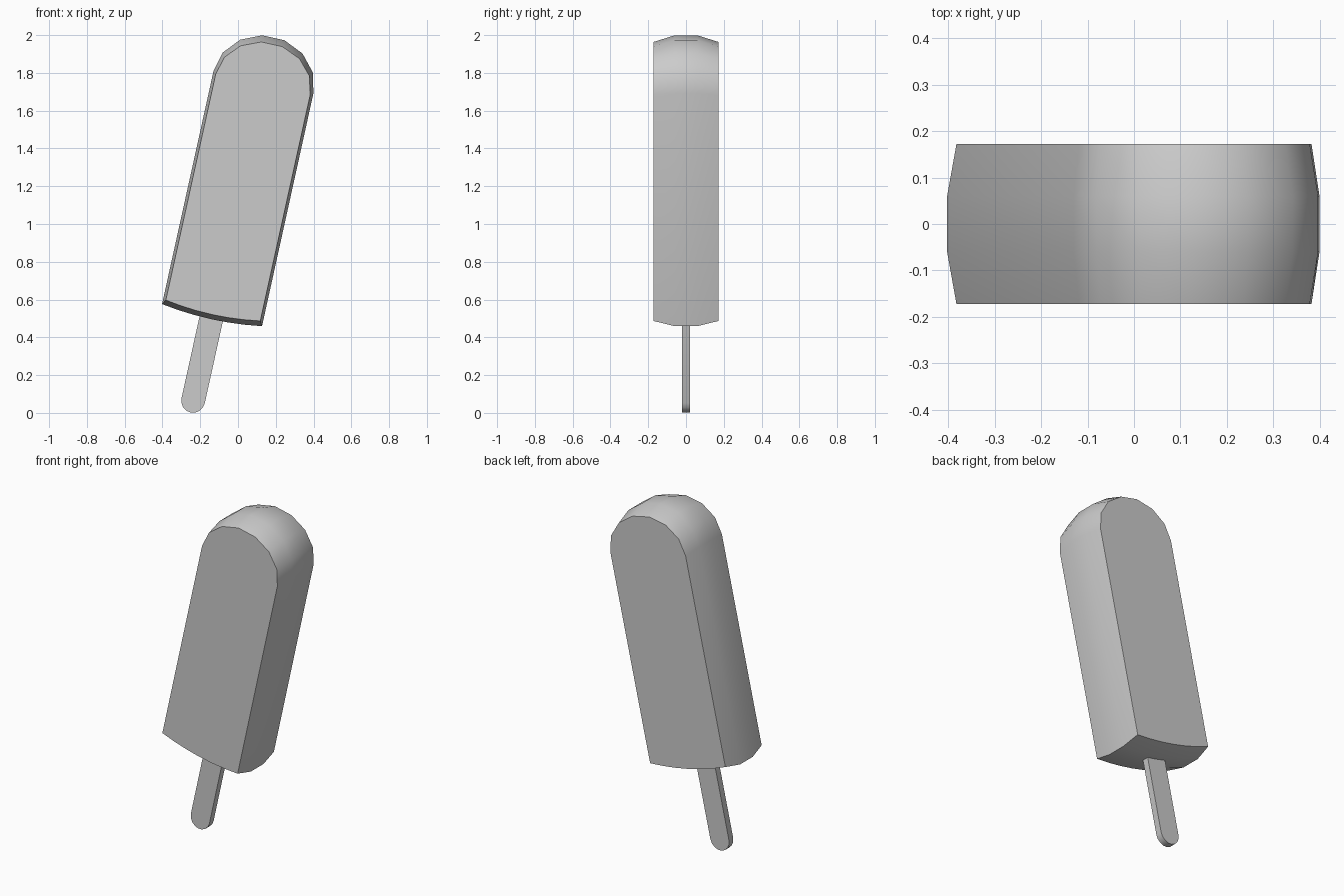
import bpy, bmesh
from math import sin, cos, pi, radians

if "Cube" in bpy.data.objects:
    bpy.data.objects.remove(bpy.data.objects["Cube"])

TILT = radians(12.45)
BASE = (-0.1375, 0, 0.5175)   # centre of the bar's lower edge


def arc(rx, rz, cz, n, start):
    """Half ellipse of n segments, anticlockwise from the start angle."""
    return [(rx * cos(start + pi * i / n), cz + rz * sin(start + pi * i / n))
            for i in range(n + 1)]


def loft(name, rings):
    """Join (y, profile) rings front to back and cap both ends."""
    bm = bmesh.new()
    loops = [[bm.verts.new((x, y, z)) for x, z in prof] for y, prof in rings]
    for a, b in zip(loops, loops[1:]):
        for i in range(len(a)):
            j = (i + 1) % len(a)
            bm.faces.new((a[i], a[j], b[j], b[i]))
    bm.faces.new(loops[0])
    bm.faces.new(loops[-1][::-1])
    bmesh.ops.recalc_face_normals(bm, faces=bm.faces)
    mesh = bpy.data.meshes.new(name)
    bm.to_mesh(mesh)
    bm.free()
    obj = bpy.data.objects.new(name, mesh)
    bpy.context.collection.objects.link(obj)
    obj.location = BASE
    obj.rotation_euler = (0, TILT, 0)
    bpy.ops.object.select_all(action='DESELECT')
    obj.select_set(True)
    bpy.context.view_layer.objects.active = obj
    bpy.ops.object.shade_smooth_by_angle(angle=radians(35))
    return obj


def bar_profile(half, bottom, shoulder, dome):
    """Rounded top, straight sides, slightly bowed bottom."""
    pts = arc(half, dome, shoulder, 7, 0)
    for i in range(7):
        t = -1 + i / 3
        pts.append((half * t, bottom - 0.022 * (1 - t * t)))
    return pts


# Ice bar: full outline in the middle, slightly smaller on the front and back
outer = bar_profile(0.271, 0.0, 1.262, 0.248)
inner = bar_profile(0.256, 0.025, 1.25, 0.224)
loft("ice_bar", [(-0.172, inner), (-0.06, outer), (0.06, outer), (0.172, inner)])

# Stick: flat strip with a rounded lower end, pushed into the bar
stick = arc(0.063, 0.065, -0.463, 8, pi) + [(0.063, 0.05), (-0.063, 0.05)]
loft("stick", [(-0.02, stick), (0.02, stick)])
